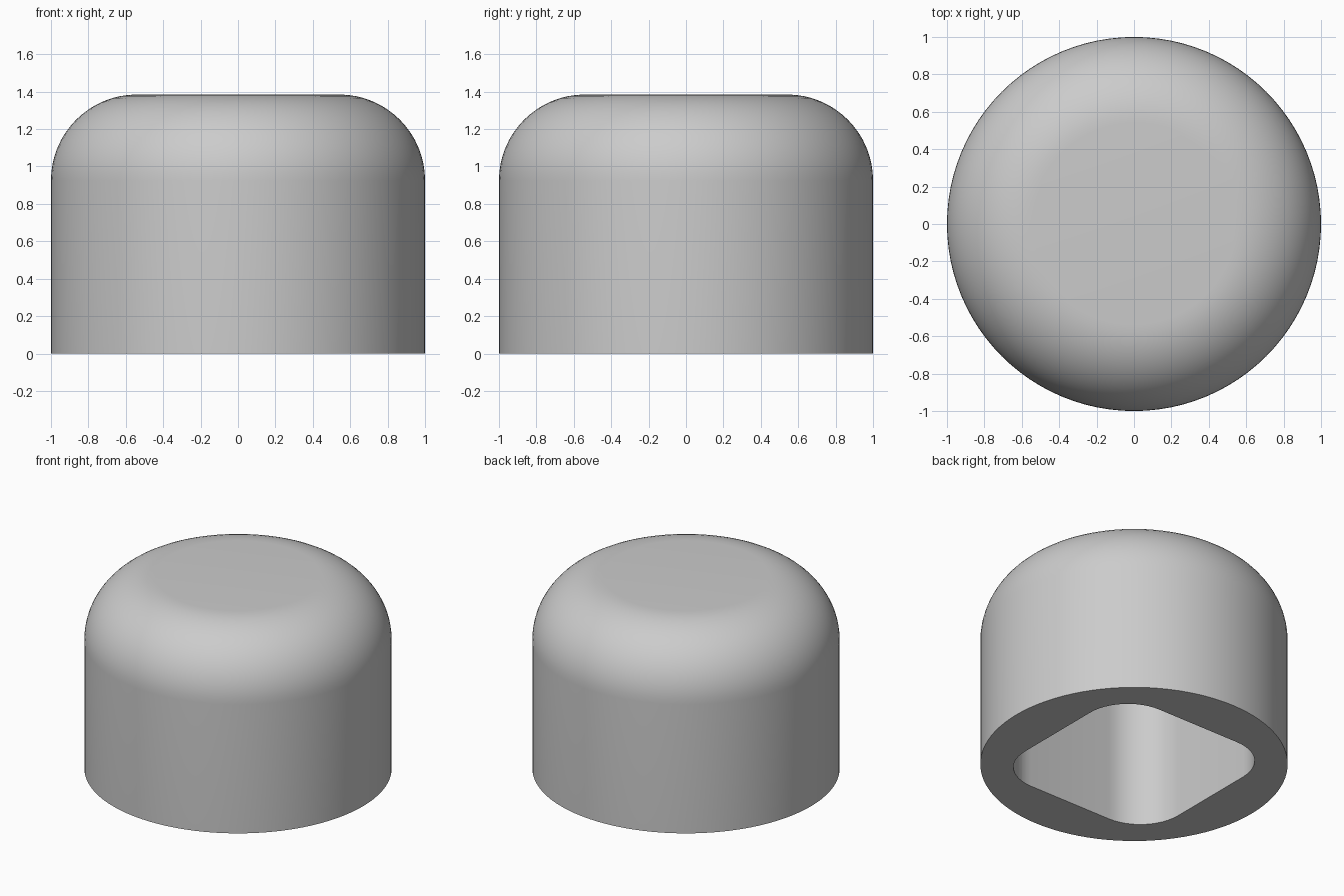
import bpy
import bmesh
from math import sin, cos, pi, radians

if "Cube" in bpy.data.objects:
    bpy.data.objects.remove(bpy.data.objects["Cube"], do_unlink=True)

RADIUS, HEIGHT, FILLET = 1.0, 1.385, 0.46
HALF, CORNER, DEPTH = 0.65, 0.32, 1.0

grey = bpy.data.materials.new("mid grey")
grey.use_nodes = True
colour = (0.6, 0.6, 0.6, 1)
grey.diffuse_color = colour
grey.node_tree.nodes["Principled BSDF"].inputs["Base Color"].default_value = colour


def make_object(name, bm):
    bmesh.ops.recalc_face_normals(bm, faces=bm.faces)
    mesh = bpy.data.meshes.new(name)
    bm.to_mesh(mesh)
    bm.free()
    mesh.materials.append(grey)
    obj = bpy.data.objects.new(name, mesh)
    bpy.context.collection.objects.link(obj)
    return obj


def stack_rings(name, rings):
    """Join rings of points into a closed solid."""
    bm = bmesh.new()
    loops = [[bm.verts.new(p) for p in ring] for ring in rings]
    n = len(loops[0])
    for low, high in zip(loops, loops[1:]):
        for i in range(n):
            j = (i + 1) % n
            bm.faces.new((low[i], low[j], high[j], high[i]))
    bm.faces.new(loops[0][::-1])
    bm.faces.new(loops[-1])
    return make_object(name, bm)


# Round cap body with a large fillet around its top
profile = [(RADIUS, 0)]
for k in range(17):
    a = pi / 2 * k / 16
    profile.append((RADIUS - FILLET + FILLET * cos(a), HEIGHT - FILLET + FILLET * sin(a)))
SIDES = 96
body = stack_rings("cap_body", [
    [(r * cos(2 * pi * i / SIDES), r * sin(2 * pi * i / SIDES), z) for i in range(SIDES)]
    for r, z in profile])

# Rounded square socket cut into the underside
outline = []
for q, (sx, sy) in enumerate([(1, 1), (-1, 1), (-1, -1), (1, -1)]):
    for k in range(13):
        a = pi / 2 * (q + k / 12)
        outline.append(((HALF - CORNER) * sx + CORNER * cos(a),
                        (HALF - CORNER) * sy + CORNER * sin(a)))
cutter = stack_rings("socket_cutter", [[(x, y, z) for x, y in outline] for z in (-0.2, DEPTH)])
cutter.hide_render = True

cut = body.modifiers.new("socket", "BOOLEAN")
cut.operation = "DIFFERENCE"
cut.solver = "EXACT"
cut.object = cutter
bpy.ops.object.select_all(action="DESELECT")
body.select_set(True)
bpy.context.view_layer.objects.active = body
bpy.ops.object.modifier_apply(modifier=cut.name)
bpy.data.objects.remove(cutter, do_unlink=True)

# Smooth curves, crisp rims
bpy.ops.object.shade_smooth_by_angle(angle=radians(30))
